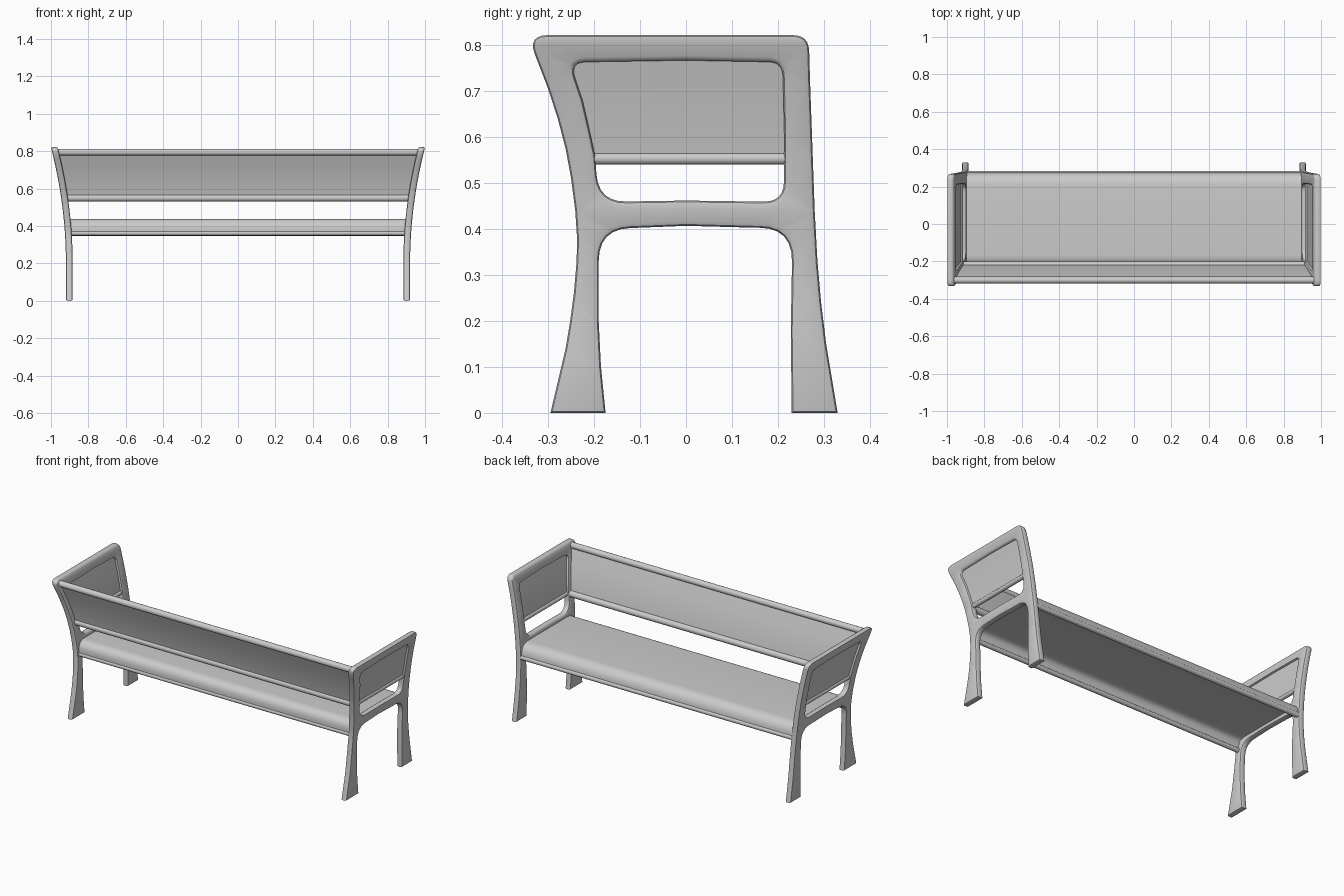
import bpy, bmesh, math
from mathutils import Vector, Matrix

if "Cube" in bpy.data.objects:
    bpy.data.objects.remove(bpy.data.objects["Cube"])

metal = bpy.data.materials.new("satin grey metal")
metal.use_nodes = True
grey = (0.6, 0.6, 0.6, 1)
metal.diffuse_color = grey
metal.node_tree.nodes["Principled BSDF"].inputs["Base Color"].default_value = grey


def lean(z):
    """Distance of the side frame's middle from the centre: it flares out above the legs."""
    return 0.902 + 0.208 * max(z - 0.2, 0) ** 2


def rounded(points, steps=6):
    """Turn (y, z, radius) corners into a smooth outline; radius 0 keeps a plain point."""
    out = []
    n = len(points)
    for i, (y, z, r) in enumerate(points):
        p = Vector((y, z))
        if not r:
            out.append(p)
            continue
        a = Vector(points[i - 1][:2]) - p
        b = Vector(points[(i + 1) % n][:2]) - p
        a = p + a.normalized() * min(r, a.length * 0.9)
        b = p + b.normalized() * min(r, b.length * 0.9)
        for k in range(steps + 1):
            t = k / steps
            w = 0.6 * 2 * t * (1 - t) + 0.4 * 2 * t * (1 - t)
            out.append(a * (1 - t) ** 2 + p * w + b * t * t)
    return out


def oriented(loop, ccw):
    area = sum(loop[i - 1].cross(loop[i]) for i in range(len(loop)))
    return loop if (area > 0) == ccw else loop[::-1]


def inset(loop, d, closed=True):
    """Shift an outline to its left by d, with mitred corners."""
    out = []
    n = len(loop)
    for i, p in enumerate(loop):
        prev = loop[i - 1] if closed or i else None
        nxt = loop[(i + 1) % n] if closed or i < n - 1 else None
        d1 = (p - prev).normalized() if prev is not None else (nxt - p).normalized()
        d2 = (nxt - p).normalized() if nxt is not None else d1
        n1, n2 = Vector((-d1.y, d1.x)), Vector((-d2.y, d2.x))
        out.append(p + (n1 + n2) * d / max(1 + n1.dot(n2), 0.3))
    return out


def finish(name, bm):
    bmesh.ops.recalc_face_normals(bm, faces=bm.faces)
    mesh = bpy.data.meshes.new(name)
    bm.to_mesh(mesh)
    bm.free()
    mesh.materials.append(metal)
    ob = bpy.data.objects.new(name, mesh)
    bpy.context.collection.objects.link(ob)
    bpy.ops.object.select_all(action='DESELECT')
    ob.select_set(True)
    bpy.context.view_layer.objects.active = ob
    bpy.ops.object.shade_smooth_by_angle(angle=math.radians(38))
    return ob


def plate(name, loops, rings, side):
    """Upright plate with optional holes; rings are (inset, x) steps across its thickness."""
    bm = bmesh.new()
    caps = [[], []]
    for j, loop in enumerate(loops):
        loop = oriented(loop, j == 0)
        n = len(loop)
        rows = [[bm.verts.new((x, p.x, p.y)) for p in inset(loop, d)] for d, x in rings]
        for lo, hi in zip(rows, rows[1:]):
            for i in range(n):
                bm.faces.new((lo[i - 1], lo[i], hi[i], hi[i - 1]))
        for cap, row in zip(caps, (rows[0], rows[-1])):
            cap += [bm.edges.get((row[i - 1], row[i])) for i in range(n)]
    for cap in caps:
        bmesh.ops.triangle_fill(bm, edges=cap, use_beauty=True)
    # slice level by level so the plate can follow the flare
    for k in range(5, 21):
        bmesh.ops.bisect_plane(bm, geom=bm.verts[:] + bm.edges[:] + bm.faces[:], dist=1e-5,
                               plane_co=(0, 0, k * 0.04), plane_no=(0, 0, 1))
    for v in bm.verts:
        v.co.x = side * (v.co.x + lean(v.co.z))
    return finish(name, bm)


def span(name, loop):
    """Closed y-z profile stretched between the two side frames."""
    bm = bmesh.new()
    ends = [[bm.verts.new((s * lean(p.y), p.x, p.y)) for p in loop] for s in (-1, 1)]
    for i in range(len(loop)):
        bm.faces.new((ends[0][i - 1], ends[0][i], ends[1][i], ends[1][i - 1]))
    for end in ends:
        bm.faces.new(end)
    return finish(name, bm)


def sheet(name, path, thick):
    half = thick / 2
    return span(name, inset(path, half, False) + inset(path, -half, False)[::-1])


def rail(name, y, z, r, sides=20):
    turn = [math.tau * k / sides for k in range(sides)]
    return span(name, [Vector((y + r * math.cos(a), z + r * math.sin(a))) for a in turn])


# Side frame outline: feet, legs, armrest and the curved back post
outline = rounded([
    (-.295, 0, 0), (-.262, .14, 0), (-.252, .2, 0), (-.244, .26, 0), (-.238, .33, 0),
    (-.237, .38, 0), (-.241, .44, 0), (-.25, .51, 0), (-.262, .575, 0), (-.279, .64, 0),
    (-.3, .705, 0), (-.345, .822, .045), (.267, .822, .035), (.27, .72, 0), (.275, .58, 0),
    (.28, .44, 0), (.286, .33, 0), (.294, .24, 0), (.305, .15, 0), (.33, 0, 0),
    (.23, 0, 0), (.228, .18, 0), (.232, .403, .075), (.15, .403, 0), (0, .407, 0),
    (-.1, .403, 0), (-.19, .4, .07), (-.19, .2, 0), (-.185, .1, 0), (-.175, 0, 0)])
opening = rounded([
    (-.253, .763, .035), (-.225, .68, 0), (-.211, .62, 0), (-.198, .56, 0), (-.19, .459, .06),
    (0, .462, 0), (.213, .459, .045), (.214, .6, 0), (.21, .763, .03), (0, .767, 0)])
infill = rounded([
    (-.2, .552, 0), (-.225, .65, 0), (-.262, .778, 0), (.222, .778, 0), (.222, .552, 0)])

rounded_edge = [(.01, -.018), (.003, -.0155), (0, -.01), (0, .01), (.003, .0155), (.01, .018)]
thin = [(0, -.005), (0, .005)]

for label, s in (("left", 1), ("right", -1)):
    plate(label + "_side_frame", [outline, opening], rounded_edge, s)
    plate(label + "_side_panel", [infill], thin, s)
    # rolled lower hem of the side panel
    bm = bmesh.new()
    place = Matrix.Translation((s * lean(.553), .011, .553)) @ Matrix.Rotation(math.pi / 2, 4, 'X')
    bmesh.ops.create_cone(bm, cap_ends=True, segments=20, radius1=.013, radius2=.013,
                          depth=.424, matrix=place)
    finish(label + "_side_panel_hem", bm)

# Seat: thin sheet folded down at both long edges, each ending in a rolled hem
seat = rounded([(-.217, .362, 0), (-.217, .432, .05), (.265, .432, .06), (.27, .362, 0)], 8)
# the open ends of the path stay unrounded
sheet("seat", seat, .012)
rail("seat_back_hem", -.215, .362, .013)
rail("seat_front_hem", .269, .362, .014)

# Backrest: curved sheet between two rolled rails
back = [Vector(p) for p in ((-.221, .55), (-.232, .6), (-.248, .655), (-.268, .715), (-.3, .795))]
sheet("backrest", back, .012)
rail("backrest_top_rail", -.3, .795, .018)
rail("backrest_bottom_rail", -.219, .55, .019)
